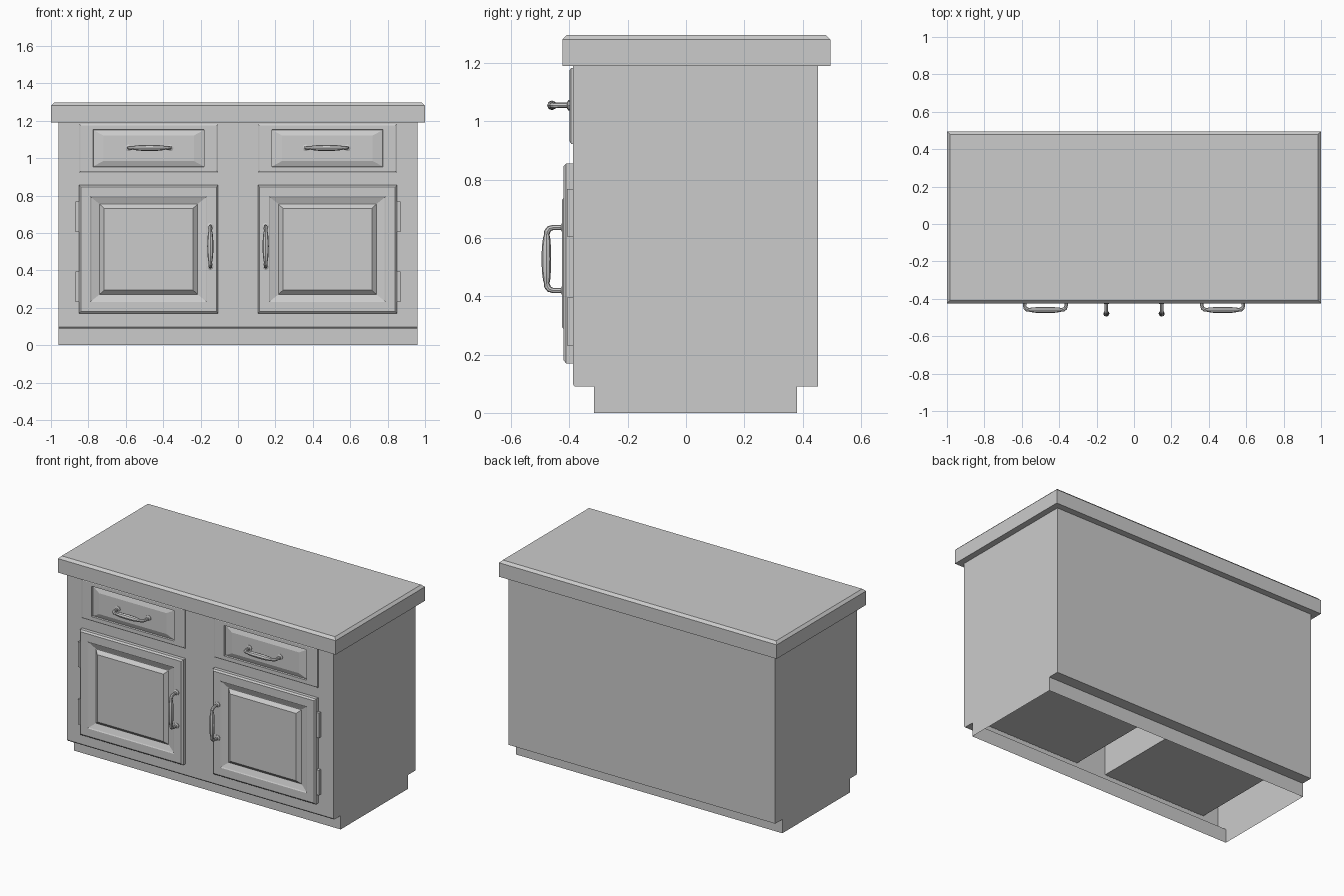
import bpy, bmesh

if "Cube" in bpy.data.objects:
    bpy.data.objects.remove(bpy.data.objects["Cube"])


def mesh_object(name, bm):
    bmesh.ops.recalc_face_normals(bm, faces=bm.faces[:])
    me = bpy.data.meshes.new(name)
    bm.to_mesh(me)
    bm.free()
    ob = bpy.data.objects.new(name, me)
    bpy.context.collection.objects.link(ob)
    return ob


def box(name, x0, x1, y0, y1, z0, z1):
    bm = bmesh.new()
    for v in bmesh.ops.create_cube(bm, size=1)["verts"]:
        v.co = ((x0 + x1) / 2 + v.co.x * (x1 - x0),
                (y0 + y1) / 2 + v.co.y * (y1 - y0),
                (z0 + z1) / 2 + v.co.z * (z1 - z0))
    return mesh_object(name, bm)


def panel(name, x0, x1, z0, z1, steps):
    """Moulded front: nested rectangles given as (x inset, z inset, y)."""
    bm = bmesh.new()
    prev = None
    for ix, iz, y in steps:
        ring = [bm.verts.new(p) for p in (
            (x0 + ix, y, z0 + iz), (x1 - ix, y, z0 + iz),
            (x1 - ix, y, z1 - iz), (x0 + ix, y, z1 - iz))]
        if prev:
            for i in range(4):
                j = (i + 1) % 4
                bm.faces.new((prev[i], prev[j], ring[j], ring[i]))
        else:
            bm.faces.new(ring)
        prev = ring
    bm.faces.new(prev)
    return mesh_object(name, bm)


def handle(name, centre, half, front, reach, vertical):
    """Bow handle swept along a path with varying radius (along, out, radius)."""
    h = half
    side = [(h, -0.004, .018), (h, .004, .018), (h, .009, .009),
            (h, reach - .022, .009), (h - .004, reach - .009, .010),
            (h - .014, reach - .002, .011), (h - .024, reach, .009),
            (h - .034, reach, .012), (h * .4, reach + .001, .0155)]
    path = [(-a, o, r) for a, o, r in side] + [(0, reach + .001, .0165)] + side[::-1]
    cu = bpy.data.curves.new(name, 'CURVE')
    cu.dimensions = '3D'
    cu.bevel_depth = 1
    cu.bevel_resolution = 2
    cu.use_fill_caps = True
    sp = cu.splines.new('POLY')
    sp.points.add(len(path) - 1)
    for p, (a, o, r) in zip(sp.points, path):
        x, z = (0, a) if vertical else (a, 0)
        p.co = (centre[0] + x, front - o, centre[1] + z, 1)
        p.radius = r
    ob = bpy.data.objects.new(name, cu)
    bpy.context.collection.objects.link(ob)
    bpy.ops.object.select_all(action='DESELECT')
    ob.select_set(True)
    bpy.context.view_layer.objects.active = ob
    bpy.ops.object.convert(target='MESH')
    bpy.ops.object.shade_smooth_by_angle()


# Carcass: side profile extruded across, open underneath, with toe kicks
profile = [(-.315, 0), (-.315, .09), (-.381, .09), (-.388, .098), (-.388, 1.19),
           (.453, 1.19), (.453, .09), (.38, .09), (.38, 0)]
bm = bmesh.new()
left, right = [[bm.verts.new((x, y, z)) for y, z in profile] for x in (-.96, .96)]
for i in range(len(profile) - 1):
    bm.faces.new((left[i], left[i + 1], right[i + 1], right[i]))
bm.faces.new(left)
bm.faces.new(right)
mesh_object("cabinet_body", bm)

# Countertop with chamfered upper edge
bm = bmesh.new()
rings = []
for inset, z in ((0, 1.19), (0, 1.281), (.016, 1.297)):
    rings.append([bm.verts.new((sx * (1 - inset), y, z)) for sx, y in (
        (-1, -.424 + inset), (1, -.424 + inset), (1, .495 - inset), (-1, .495 - inset))])
for a, b in zip(rings, rings[1:]):
    for i in range(4):
        j = (i + 1) % 4
        bm.faces.new((a[i], a[j], b[j], b[i]))
bm.faces.new(rings[0])
bm.faces.new(rings[-1])
mesh_object("countertop", bm)

# Fronts, compartments, hinges and handles on both sides
for s, tag in ((-1, "left"), (1, "right")):
    x0, x1 = sorted((s * .106, s * .85))
    # Compartment seen from below through the open base
    box(tag + "_compartment", x0, x1, -.386, .38, .17, .86)
    panel(tag + "_door", x0, x1, .17, .856, [
        (0, 0, -.387), (0, 0, -.411), (.010, .010, -.420), (.06, .06, -.420),
        (.066, .066, -.416), (.106, .098, -.404), (.110, .102, -.404),
        (.134, .124, -.425)])
    panel(tag + "_drawer", x0, x1, .923, 1.183, [
        (0, 0, -.387), (0, 0, -.394), (.009, .009, -.400), (.075, .031, -.400),
        (.077, .033, -.389), (.130, .062, -.400)])
    for n, z in (("lower", .232), ("upper", .605)):
        hx = sorted((s * .846, s * .868))
        box(f"{tag}_{n}_hinge", *hx, -.408, -.386, z, z + .163)
    handle(tag + "_drawer_handle", (s * .474, 1.055), .111, -.400, .059, False)
    handle(tag + "_door_handle", (s * .148, .528), .108, -.420, .058, True)
